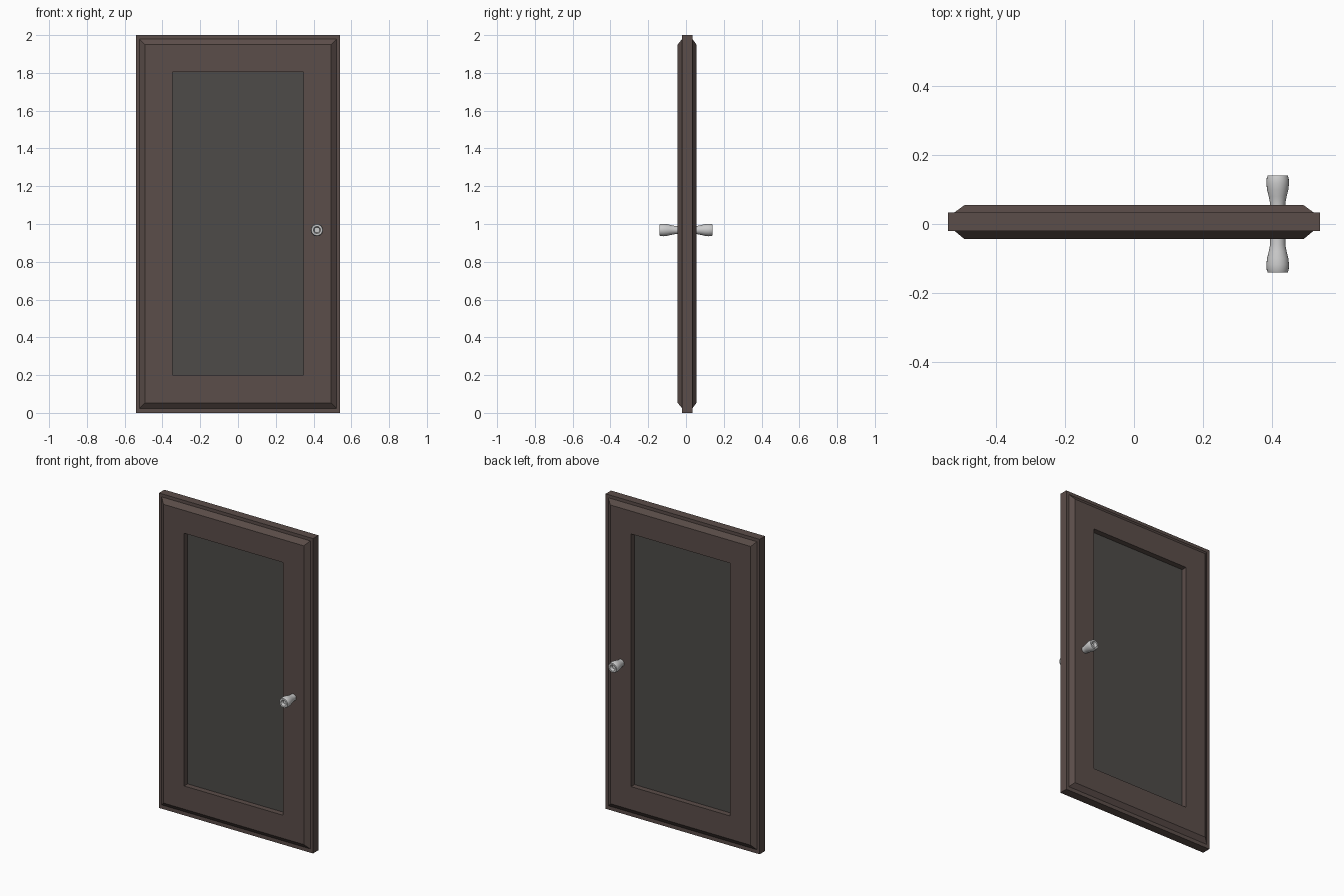
import bpy, bmesh, math

if "Cube" in bpy.data.objects:
    bpy.data.objects.remove(bpy.data.objects["Cube"])


def make_object(name, bm, color=None):
    bmesh.ops.recalc_face_normals(bm, faces=bm.faces)
    mesh = bpy.data.meshes.new(name)
    bm.to_mesh(mesh)
    bm.free()
    obj = bpy.data.objects.new(name, mesh)
    bpy.context.collection.objects.link(obj)
    if color:
        mat = bpy.data.materials.new(name + "_material")
        mat.diffuse_color = (*color, 1)
        mat.use_nodes = True
        mat.node_tree.nodes["Principled BSDF"].inputs["Base Color"].default_value = mat.diffuse_color
        mesh.materials.append(mat)
    return obj


def rect(bm, half_x, z0, z1, y):
    corners = ((-half_x, z0), (half_x, z0), (half_x, z1), (-half_x, z1))
    return [bm.verts.new((x, y, z)) for x, z in corners]


def bridge(bm, rings):
    for a, b in zip(rings, rings[1:]):
        n = len(a)
        for i in range(n):
            j = (i + 1) % n
            bm.faces.new((a[i], a[j], b[j], b[i]))


# Door frame: closed moulding section swept around the rectangular opening
section = [  # half width, bottom, top, y
    (0.348, 0.20, 1.805, -0.044),
    (0.493, 0.053, 1.95, -0.044),
    (0.522, 0.024, 1.98, -0.02),
    (0.541, 0.0, 2.0, -0.02),
    (0.541, 0.0, 2.0, 0.034),
    (0.522, 0.024, 1.98, 0.034),
    (0.493, 0.053, 1.95, 0.055),
    (0.348, 0.20, 1.805, 0.055),
]
bm = bmesh.new()
rings = [rect(bm, *s) for s in section]
bridge(bm, rings + rings[:1])
make_object("door_frame", bm, (0.105, 0.075, 0.067))

# Recessed panel, its edges hidden inside the opening
bm = bmesh.new()
front, back = (rect(bm, 0.348, 0.20, 1.805, y) for y in (-0.009, 0.02))
bm.faces.new(front)
bm.faces.new(back)
bridge(bm, [front, back])
make_object("door_panel", bm, (0.075, 0.07, 0.066))

# Flared knobs with a dished end, one on each side
profile = [  # radius, distance from the door centre
    (0.022, 0.03), (0.022, 0.06), (0.026, 0.08), (0.031, 0.10),
    (0.033, 0.118), (0.032, 0.133), (0.029, 0.141), (0.019, 0.141),
    (0.016, 0.136), (0.014, 0.122),
]
SIDES = 24
for name, side in (("front_knob", -1), ("back_knob", 1)):
    bm = bmesh.new()
    rings = []
    for r, d in profile:
        angles = [2 * math.pi * i / SIDES for i in range(SIDES)]
        rings.append([bm.verts.new((0.418 + r * math.cos(a), side * d,
                                    0.968 + r * math.sin(a))) for a in angles])
    bridge(bm, rings)
    bm.faces.new(rings[0])
    bm.faces.new(rings[-1])
    knob = make_object(name, bm)
    bpy.ops.object.select_all(action="DESELECT")
    knob.select_set(True)
    bpy.context.view_layer.objects.active = knob
    bpy.ops.object.shade_smooth_by_angle(angle=math.radians(40))
